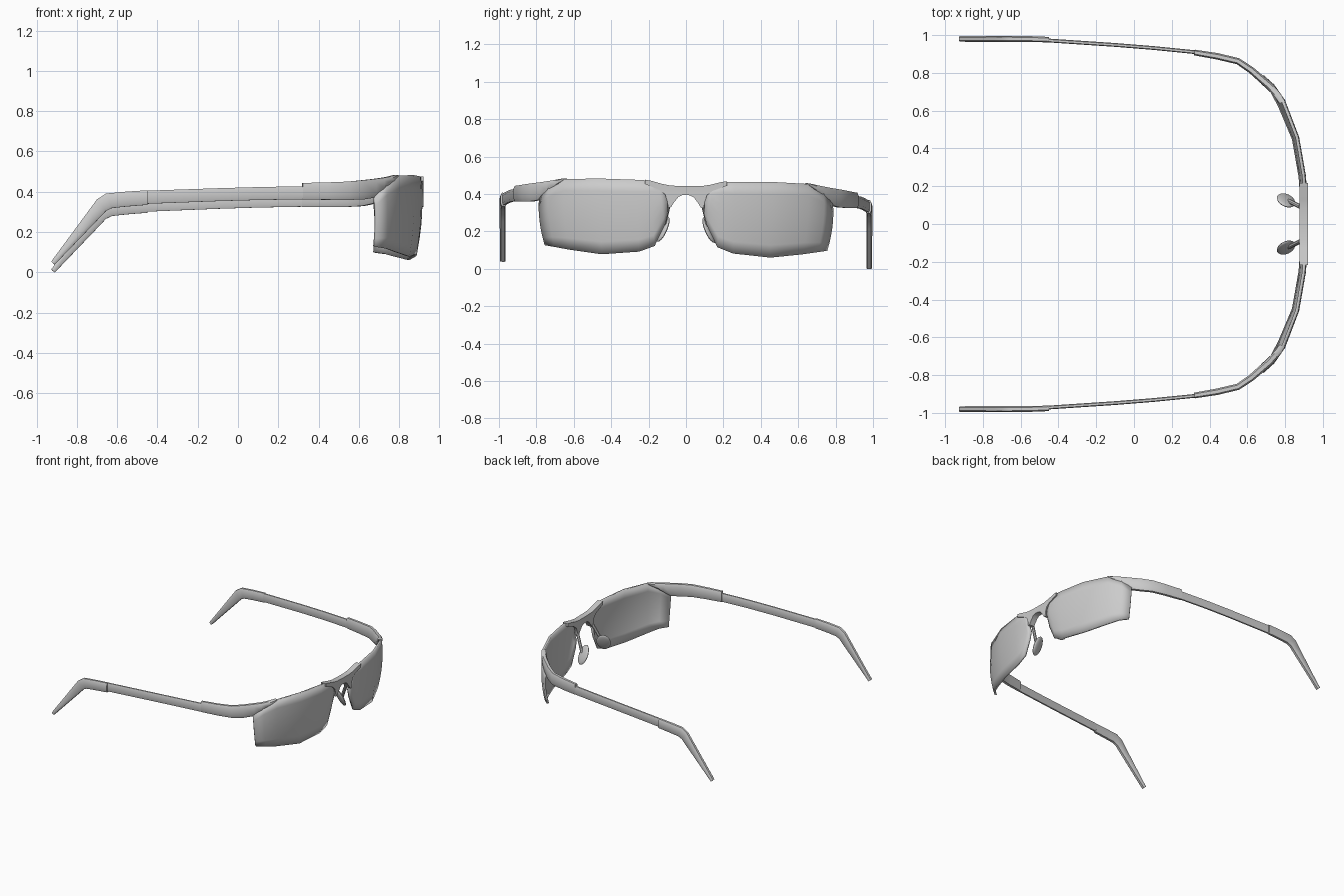
import bpy, bmesh, math
from mathutils import Vector, Matrix

if "Cube" in bpy.data.objects:
    bpy.data.objects.remove(bpy.data.objects["Cube"])

ROLL = -0.02  # the glasses sit very slightly tilted


def finish(name, bm, angle=40):
    for v in bm.verts:
        v.co.z += ROLL * v.co.y
    bmesh.ops.recalc_face_normals(bm, faces=bm.faces)
    me = bpy.data.meshes.new(name)
    bm.to_mesh(me)
    bm.free()
    ob = bpy.data.objects.new(name, me)
    bpy.context.collection.objects.link(ob)
    bpy.ops.object.select_all(action='DESELECT')
    ob.select_set(True)
    bpy.context.view_layer.objects.active = ob
    bpy.ops.object.shade_smooth_by_angle(angle=math.radians(angle))
    return ob


# unit cross-section of the arms: (across, along height), rounded corners
SECTION = [(-1, -.6), (-.6, -1), (.6, -1), (1, -.6), (1, .6), (.55, 1), (-.55, 1), (-1, .6)]


def loft(name, side, stations):
    """stations: (path x, path y, top x, top z, bottom x, bottom z, thickness)"""
    bm = bmesh.new()
    rings = []
    n = len(stations)
    for i, (px, py, tx, tz, bx, bz, th) in enumerate(stations):
        a, b = stations[max(i - 1, 0)], stations[min(i + 1, n - 1)]
        t = Vector((b[0] - a[0], b[1] - a[1])).normalized()
        nx, ny = -t.y * th / 2, t.x * th / 2
        ring = []
        for u, v in SECTION:
            f = (v + 1) / 2
            x = bx + (tx - bx) * f + nx * u
            ring.append(bm.verts.new((x, side * (py + ny * u), bz + (tz - bz) * f)))
        rings.append(ring)
    for r, q in zip(rings, rings[1:]):
        for k in range(8):
            bm.faces.new((r[k], r[k - 1], q[k - 1], q[k]))
    bm.faces.new(rings[0])
    bm.faces.new(rings[-1])
    return finish(name, bm)


def upright(rows):
    return [(x, y, x, t, x, b, th) for x, y, t, b, th in rows]


HINGE = upright([(.32, .908, .425, .343, .03), (.44, .888, .428, .342, .034), (.55, .862, .433, .342, .034),
                 (.62, .815, .441, .345, .036), (.675, .767, .448, .356, .038), (.715, .733, .454, .39, .038),
                 (.745, .70, .46, .42, .036), (.765, .675, .466, .438, .034), (.785, .645, .471, .462, .03)])
ARM = upright([(-.46, .972, .385, .32, .02), (-.1, .948, .398, .334, .02), (.1, .932, .404, .34, .02),
               (.34, .908, .409, .344, .02)])
TIP = [(-.925, .98, -.927, .034, -.91, .018, .03), (-.72, .98, -.742, .285, -.705, .232, .032),
       (-.67, .98, -.70, .342, -.655, .285, .032), (-.64, .98, -.655, .371, -.625, .299, .032),
       (-.55, .979, -.55, .381, -.55, .307, .031), (-.45, .976, -.45, .387, -.45, .315, .029)]

# lens columns: x, top y, top z, bottom y, bottom z
LENS = [(.90, .10, .385, .10, .30), (.903, .14, .44, .115, .235), (.903, .19, .467, .168, .12),
        (.897, .26, .47, .25, .088), (.862, .46, .473, .45, .07), (.788, .65, .466, .625, .092),
        (.73, .732, .42, .70, .105), (.676, .78, .36, .75, .113)]


def lens(side):
    bm = bmesh.new()
    rows = 7
    grid = []
    for i, (x, ty, tz, by, bz) in enumerate(LENS):
        col = []
        for j in range(rows):
            f = j / (rows - 1)
            bulge = .03 * f * (1 - f)
            lean = .018 * f * f if i < 6 else 0
            y = ty + (by - ty) * f ** 1.5 + (bulge if i > 4 else 0)
            col.append(bm.verts.new((x + bulge - lean, side * y, tz + (bz - tz) * f)))
        grid.append(col)
    for a, b in zip(grid, grid[1:]):
        for j in range(rows - 1):
            bm.faces.new((a[j], a[j + 1], b[j + 1], b[j]))
    ob = finish("lens", bm)
    m = ob.modifiers.new("thickness", 'SOLIDIFY')
    m.thickness = .016
    m.offset = 0


def nose_pad(side):
    # flattened oval pad, long axis vertical
    bm = bmesh.new()
    bmesh.ops.create_uvsphere(bm, u_segments=16, v_segments=10, radius=1)
    mat = (Matrix.Translation((.805, .125, .21)) @ Matrix.Rotation(math.radians(-26), 4, 'Z')
           @ Matrix.Rotation(math.radians(24), 4, 'X') @ Matrix.Diagonal((.052, .015, .075, 1)))
    bm.transform(mat)
    bm.transform(Matrix.Diagonal((1, side, 1, 1)))
    finish("nose_pad", bm)
    # little stalk joining pad to bridge
    a, b = Vector((.82, side * .122, .22)), Vector((.88, side * .092, .345))
    bm = bmesh.new()
    bmesh.ops.create_cone(bm, cap_ends=True, segments=8, radius1=.012, radius2=.012, depth=(b - a).length)
    bm.transform(Matrix.Translation((a + b) / 2) @ (b - a).to_track_quat('Z', 'Y').to_matrix().to_4x4())
    finish("nose_pad_stalk", bm)


for s in (1, -1):
    loft("hinge_arm", s, HINGE)
    loft("temple_arm", s, ARM)
    loft("ear_tip", s, TIP)
    lens(s)
    nose_pad(s)

# bridge: half outline in (y, z), mirrored and extruded front to back
half = [(0, .442), (.08, .443), (.13, .452), (.19, .468), (.218, .472), (.218, .448), (.14, .418),
        (.112, .395), (.10, .36), (.095, .325), (.08, .328), (.063, .355), (.04, .384), (.02, .393), (0, .395)]
outline = half + [(-y, z) for y, z in half[-2:0:-1]]
bm = bmesh.new()
face = bm.faces.new([bm.verts.new((.876, y, z)) for y, z in outline])
ext = bmesh.ops.extrude_face_region(bm, geom=[face])
bmesh.ops.translate(bm, vec=(.044, 0, 0), verts=[v for v in ext['geom'] if isinstance(v, bmesh.types.BMVert)])
finish("bridge", bm)
